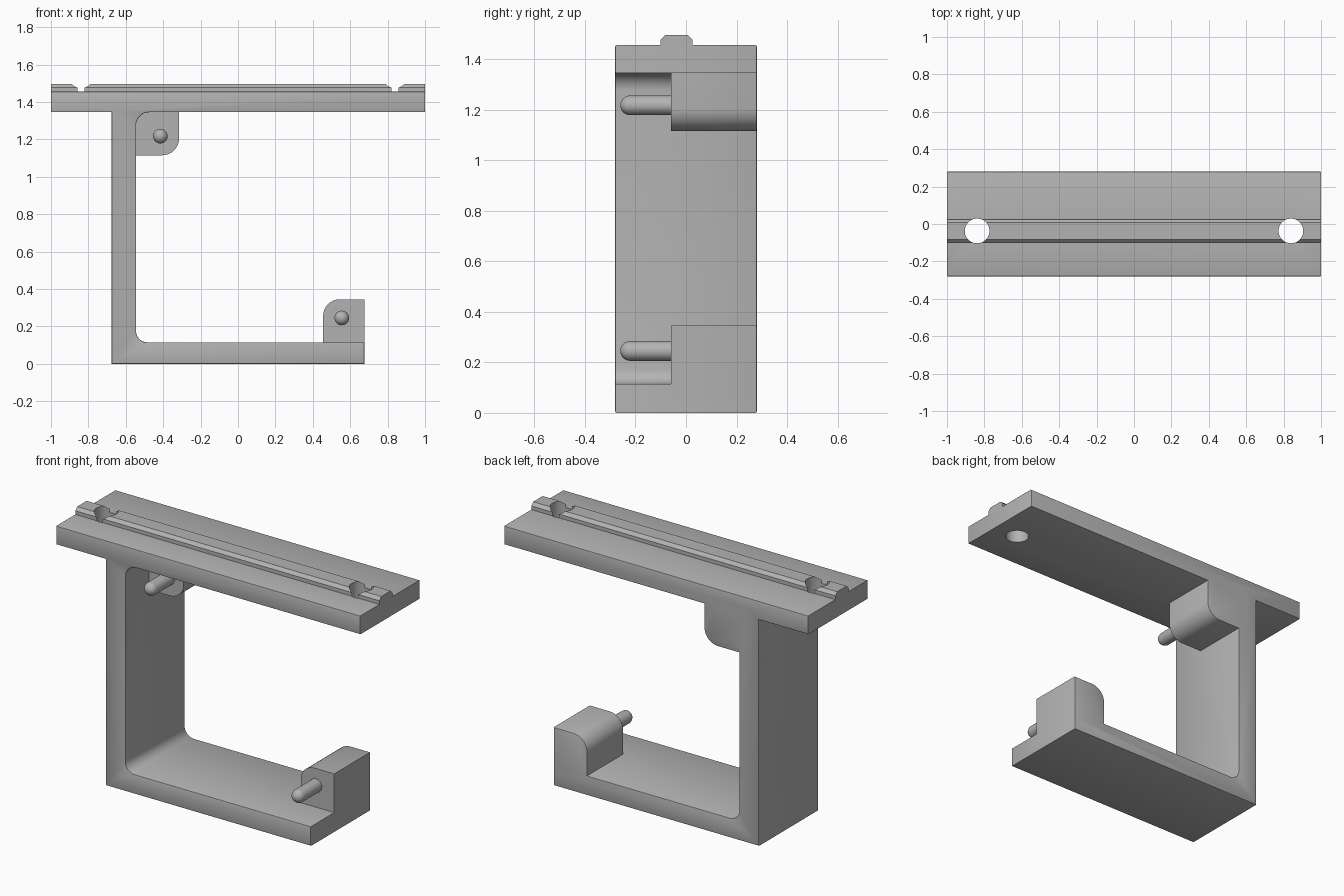
import bpy, bmesh, math
from mathutils import Vector, Matrix

if "Cube" in bpy.data.objects:
    bpy.data.objects.remove(bpy.data.objects["Cube"], do_unlink=True)

grey = bpy.data.materials.new("plain grey")
grey.use_nodes = True
colour = (0.45, 0.45, 0.45, 1)
grey.diffuse_color = colour
grey.node_tree.nodes["Principled BSDF"].inputs["Base Color"].default_value = colour


def finish(bm, name):
    bmesh.ops.recalc_face_normals(bm, faces=bm.faces)
    mesh = bpy.data.meshes.new(name)
    bm.to_mesh(mesh)
    bm.free()
    mesh.materials.append(grey)
    ob = bpy.data.objects.new(name, mesh)
    bpy.context.collection.objects.link(ob)
    return ob


def rounded(corners, steps=10):
    """Outline from (x, z) or (x, z, radius) right-angled corners."""
    out = []
    for i, c in enumerate(corners):
        p = Vector(c[:2])
        if len(c) == 2:
            out.append(p)
            continue
        r = c[2]
        a = (Vector(corners[i - 1][:2]) - p).normalized() * r
        b = (Vector(corners[(i + 1) % len(corners)][:2]) - p).normalized() * r
        for k in range(steps + 1):
            t = k / steps * math.pi / 2
            out.append(p + a * (1 - math.sin(t)) + b * (1 - math.cos(t)))
    return out


def extrude(name, points, start, end, axis="y", soft_ends=()):
    """Extrude an outline along x or y, softening the rims of chosen ends."""
    bm = bmesh.new()
    place = (lambda p: (p[0], start, p[1])) if axis == "y" else (lambda p: (start, p[0], p[1]))
    face = bm.faces.new([bm.verts.new(place(p)) for p in points])
    new = bmesh.ops.extrude_face_region(bm, geom=[face])["geom"]
    step = Vector((0, end - start, 0)) if axis == "y" else Vector((end - start, 0, 0))
    bmesh.ops.translate(bm, verts=[v for v in new if isinstance(v, bmesh.types.BMVert)], vec=step)
    bmesh.ops.recalc_face_normals(bm, faces=bm.faces)
    rims = [e for e in bm.edges
            if any(all(abs(v.co.y - s) < 1e-5 for v in e.verts) for s in soft_ends)]
    if rims:
        bmesh.ops.bevel(bm, geom=rims, offset=0.005, segments=2, profile=0.5, affect="EDGES")
    return finish(bm, name)


def boolean(target, tool, operation):
    mod = target.modifiers.new(operation, "BOOLEAN")
    mod.operation, mod.solver, mod.object = operation, "EXACT", tool
    bpy.context.view_layer.objects.active = target
    bpy.ops.object.modifier_apply(modifier=mod.name)


def remove(ob):
    bpy.data.objects.remove(ob, do_unlink=True)


FRONT, BACK, STEP = -0.28, 0.28, -0.06

# Bracket: top plate, column and foot in one outline
frame = extrude("bracket_frame", rounded([
    (-1, 1.455), (-1, 1.345), (-0.675, 1.345), (-0.675, 0), (0.675, 0),
    (0.675, 0.115), (-0.545, 0.115, 0.06), (-0.545, 1.345, 0.07),
    (1, 1.345), (1, 1.455)]), FRONT, BACK, soft_ends=(FRONT, BACK))

# Blocks that carry the pegs, sunk into the frame
upper = extrude("upper_block", rounded([
    (-0.6, 1.4), (-0.6, 1.115), (-0.315, 1.115, 0.09), (-0.315, 1.4)]),
    STEP, BACK, soft_ends=(BACK,))
lower = extrude("lower_block", rounded([
    (0.455, 0.06), (0.675, 0.06), (0.675, 0.345), (0.455, 0.345, 0.09)]),
    STEP, BACK, soft_ends=(BACK,))
for block in (upper, lower):
    boolean(frame, block, "UNION")
    remove(block)

# Chamfered rail along the top
rail = extrude("top_rail", [
    (-0.1, 1.44), (0.025, 1.44), (0.025, 1.477), (0.007, 1.495),
    (-0.082, 1.495), (-0.1, 1.477)], -1, 1, axis="x")

# Screw holes through rail and plate
for side in (-1, 1):
    bm = bmesh.new()
    bmesh.ops.create_cone(bm, cap_ends=True, segments=48, radius1=0.066, radius2=0.066,
                          depth=0.5, matrix=Matrix.Translation((side * 0.839, -0.037, 1.4)))
    cutter = finish(bm, "hole_cutter")
    for part in (frame, rail):
        boolean(part, cutter, "DIFFERENCE")
    remove(cutter)


# Round-nosed pegs
def peg(name, x, z, r=0.039, tip=-0.26):
    bm = bmesh.new()
    arc = [k / 8 * math.pi / 2 for k in range(9)]
    path = [(r * math.sin(t), tip + r - r * math.cos(t)) for t in arc] + [(r, STEP + 0.03), (0, STEP + 0.03)]
    verts = [bm.verts.new((a, y, 0)) for a, y in path]
    edges = [bm.edges.new(pair) for pair in zip(verts, verts[1:])]
    bmesh.ops.spin(bm, geom=verts + edges, cent=(0, 0, 0), axis=(0, 1, 0),
                   angle=math.tau, steps=32, use_duplicate=False)
    bmesh.ops.remove_doubles(bm, verts=bm.verts, dist=1e-5)
    bmesh.ops.translate(bm, verts=bm.verts, vec=(x, 0, z))
    return finish(bm, name)


parts = [frame, rail, peg("upper_peg", -0.415, 1.217), peg("lower_peg", 0.555, 0.245)]

bpy.ops.object.select_all(action="DESELECT")
for ob in parts:
    ob.select_set(True)
bpy.context.view_layer.objects.active = frame
bpy.ops.object.shade_smooth_by_angle(angle=math.radians(30))
